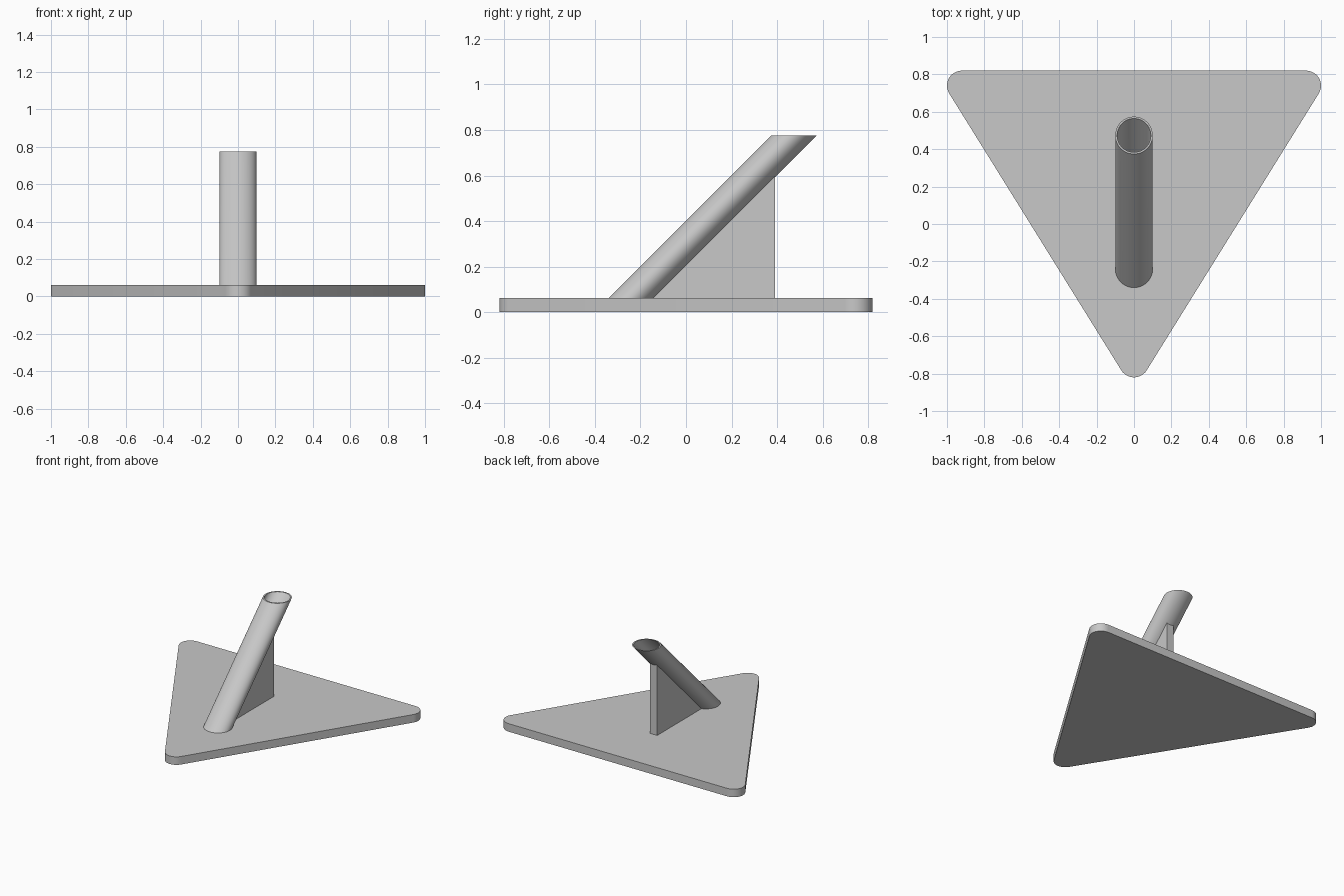
import bpy, bmesh
from math import cos, sin, pi, atan2
from mathutils import Vector

cube = bpy.data.objects.get("Cube")
if cube:
    bpy.data.objects.remove(cube, do_unlink=True)

PLATE_TOP, TUBE_TOP = 0.061, 0.775
FOOT_Y = -0.24                # centre of the tube where it meets the plate
OUTER, INNER = 0.1, 0.09      # tube radii, measured level

grey = bpy.data.materials.new("light_grey")
grey.use_nodes = True
colour = (0.58, 0.58, 0.58, 1)
grey.diffuse_color = colour
grey.node_tree.nodes["Principled BSDF"].inputs["Base Color"].default_value = colour


def finish(name, bm, smooth=True):
    bmesh.ops.recalc_face_normals(bm, faces=bm.faces)
    mesh = bpy.data.meshes.new(name)
    bm.to_mesh(mesh)
    bm.free()
    mesh.materials.append(grey)
    obj = bpy.data.objects.new(name, mesh)
    bpy.context.collection.objects.link(obj)
    if smooth:
        bpy.ops.object.select_all(action='DESELECT')
        obj.select_set(True)
        bpy.context.view_layer.objects.active = obj
        bpy.ops.object.shade_smooth_by_angle(angle=pi / 6)


def extrude_outline(name, points, offset, smooth=True):
    bm = bmesh.new()
    face = bm.faces.new([bm.verts.new(p) for p in points])
    result = bmesh.ops.extrude_face_region(bm, geom=[face], use_keep_orig=True)
    moved = [v for v in result["geom"] if isinstance(v, bmesh.types.BMVert)]
    bmesh.ops.translate(bm, verts=moved, vec=offset)
    finish(name, bm, smooth)


# Base plate: triangle with an arc swept round each corner
corners = [Vector((0, -0.74)), Vector((0.92, 0.74)), Vector((-0.92, 0.74))]
radius, steps = 0.08, 12
outline = []
for i, c in enumerate(corners):
    arrive = c - corners[i - 1]
    leave = corners[(i + 1) % 3] - c
    start = atan2(-arrive.x, arrive.y)      # outward side of the arriving edge
    turn = (atan2(-leave.x, leave.y) - start) % (2 * pi)
    for k in range(steps + 1):
        a = start + turn * k / steps
        outline.append((c.x + radius * cos(a), c.y + radius * sin(a), 0))
extrude_outline("base_plate", outline, (0, 0, PLATE_TOP))

# Slanted tube: level rings sheared backwards at 45 degrees
bm = bmesh.new()
sides = 64


def ring(r, z):
    y = FOOT_Y + z - PLATE_TOP
    return [bm.verts.new((r * cos(2 * pi * k / sides), y + r * sin(2 * pi * k / sides), z))
            for k in range(sides)]


loops = [ring(OUTER, PLATE_TOP), ring(OUTER, TUBE_TOP), ring(INNER, TUBE_TOP), ring(INNER, PLATE_TOP)]
for i, a in enumerate(loops):
    b = loops[(i + 1) % 4]
    for k in range(sides):
        n = (k + 1) % sides
        bm.faces.new((a[k], a[n], b[n], b[k]))
finish("slanted_tube", bm)

# Triangular support web under the tube
half, back = 0.03, 0.39
tip = FOOT_Y + OUTER - 0.006
web = [(-half, tip, PLATE_TOP), (-half, back, PLATE_TOP), (-half, back, PLATE_TOP + back - tip)]
extrude_outline("support_web", web, (2 * half, 0, 0), smooth=False)
